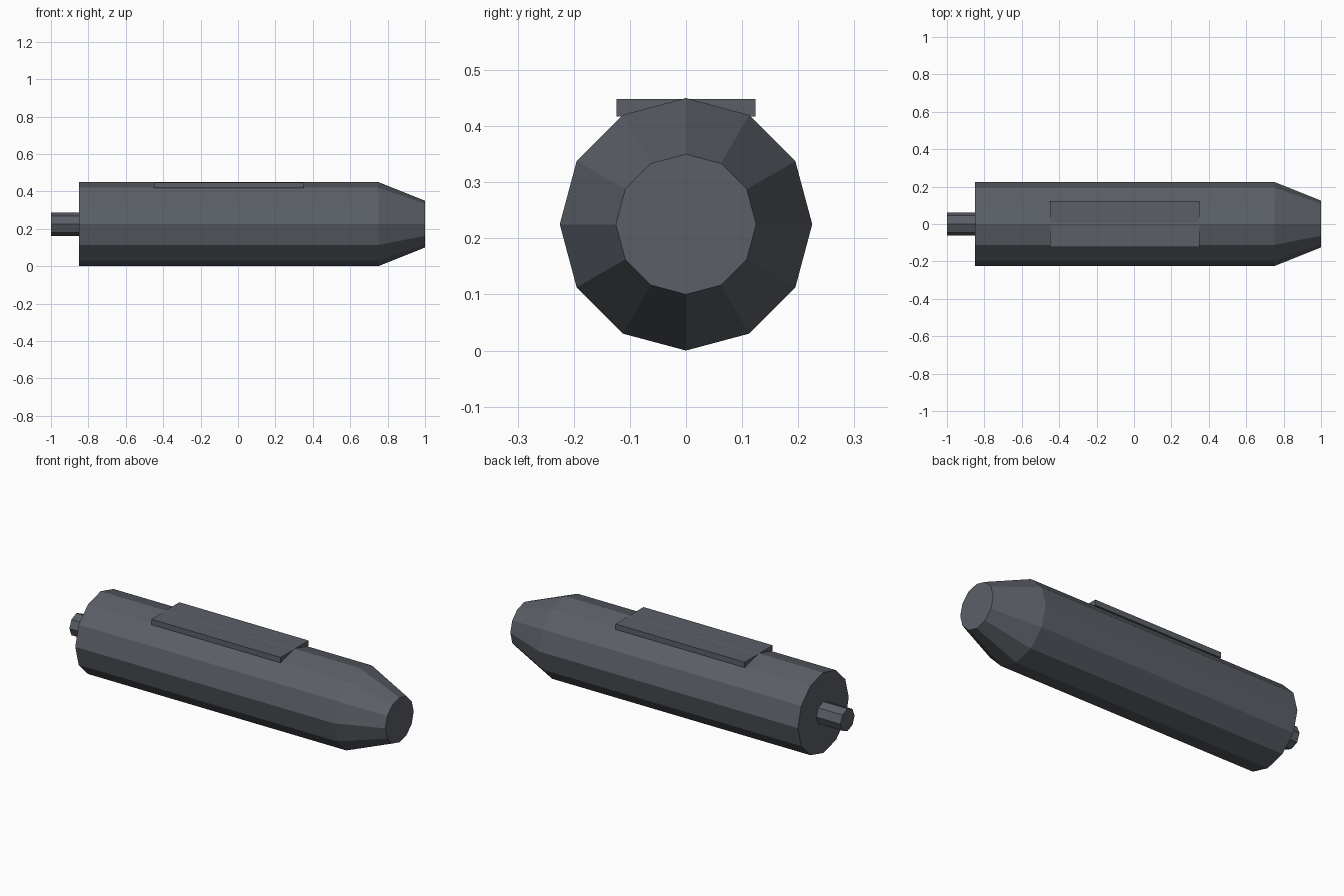
import bpy, bmesh
from math import pi, sin, cos

cube = bpy.data.objects.get("Cube")
if cube:
    bpy.data.objects.remove(cube)

AXIS_Z = 0.225


def material(name, rgb):
    m = bpy.data.materials.new(name)
    m.use_nodes = True
    m.diffuse_color = (*rgb, 1)
    m.node_tree.nodes["Principled BSDF"].inputs["Base Color"].default_value = (*rgb, 1)
    return m


gunmetal = material("dark gunmetal", (0.105, 0.115, 0.135))


def add_object(name, bm, mat):
    bmesh.ops.recalc_face_normals(bm, faces=bm.faces)
    mesh = bpy.data.meshes.new(name)
    bm.to_mesh(mesh)
    bm.free()
    mesh.materials.append(mat)
    obj = bpy.data.objects.new(name, mesh)
    bpy.context.collection.objects.link(obj)
    return obj


def lathe(name, profile, sides, mat):
    """Faceted solid along x from (x, radius) stations, with a corner on top."""
    bm = bmesh.new()
    rings = []
    for x, r in profile:
        angles = [2 * pi * i / sides for i in range(sides)]
        rings.append([bm.verts.new((x, r * sin(a), AXIS_Z + r * cos(a))) for a in angles])
    for a, b in zip(rings, rings[1:]):
        for i in range(sides):
            j = (i + 1) % sides
            bm.faces.new((a[i], a[j], b[j], b[i]))
    bm.faces.new(rings[0])
    bm.faces.new(rings[-1])
    return add_object(name, bm, mat)


def box(name, low, high, mat):
    bm = bmesh.new()
    bmesh.ops.create_cube(bm, size=1)
    for v in bm.verts:
        v.co = [h if c > 0 else l for c, l, h in zip(v.co, low, high)]
    return add_object(name, bm, mat)


# Twelve-sided barrel with tapered nose
lathe("body", [(-0.85, 0.225), (0.75, 0.225), (1, 0.125)], 12, gunmetal)

# Small eight-sided peg at the rear
lathe("rear_peg", [(-1, 0.0625), (-0.85, 0.0625)], 8, gunmetal)

# Flat plate on top, just below the barrel ridge
box("top_plate", (-0.45, -0.124, 0.4175), (0.35, 0.124, 0.448), gunmetal)
